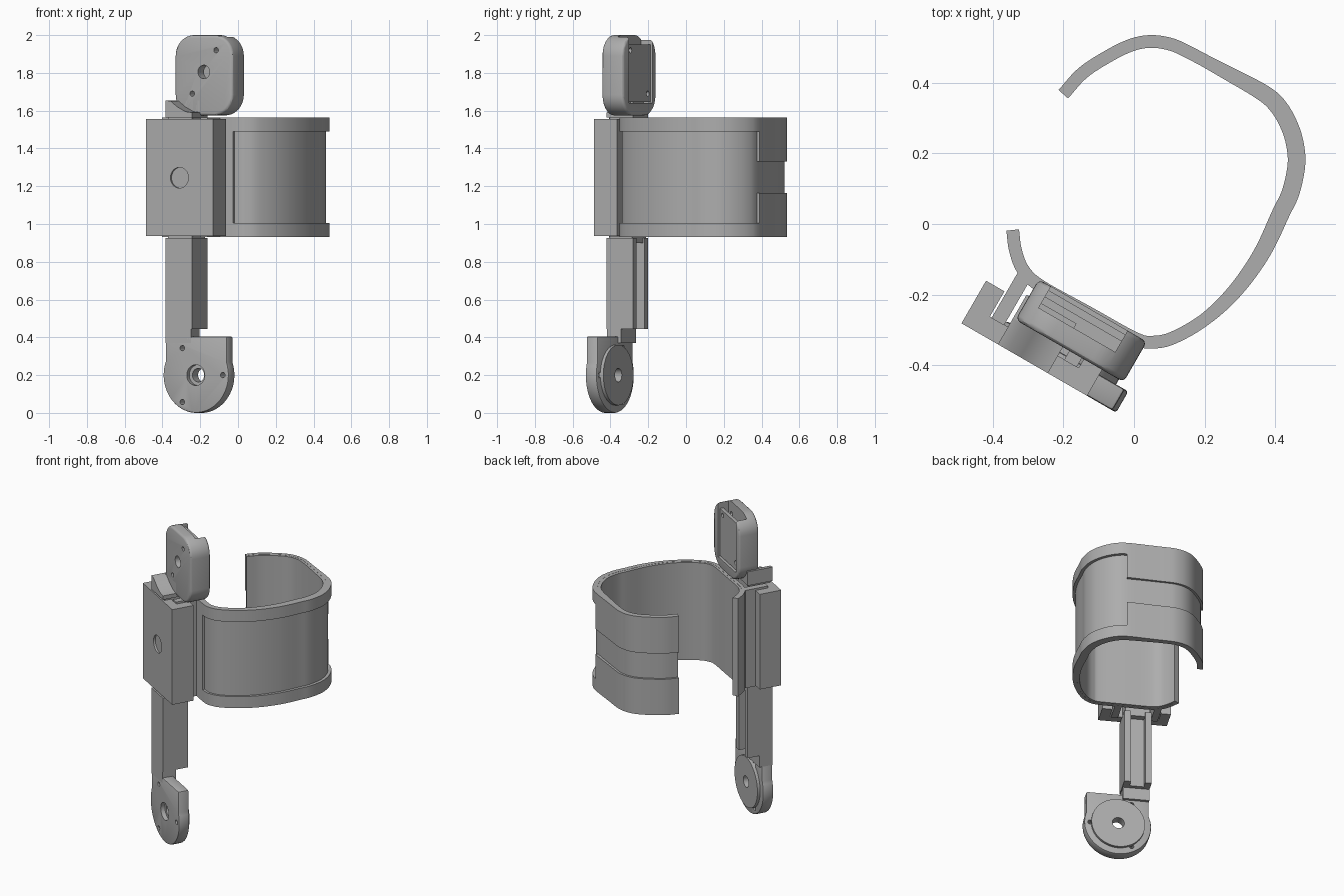
import bpy, bmesh, math
from mathutils import Matrix, Vector

if "Cube" in bpy.data.objects:
    bpy.data.objects.remove(bpy.data.objects["Cube"])

GREY = (0.42, 0.42, 0.42, 1)
grey = bpy.data.materials.new("plain grey")
grey.use_nodes = True
grey.diffuse_color = GREY
grey.node_tree.nodes["Principled BSDF"].inputs["Base Color"].default_value = GREY

# The hinge assembly lies in a frame turned about the vertical
TURN = Matrix.Rotation(math.radians(-30), 4, "Z")
FRONT = 0.487


def solid(name, ring_a, ring_b, matrix=None):
    """Closed prism between two matching rings."""
    bm = bmesh.new()
    a = [bm.verts.new(p) for p in ring_a]
    b = [bm.verts.new(p) for p in ring_b]
    bm.faces.new(a)
    bm.faces.new(b[::-1])
    for i in range(len(a)):
        j = (i + 1) % len(a)
        bm.faces.new((a[i], a[j], b[j], b[i]))
    bmesh.ops.recalc_face_normals(bm, faces=bm.faces)
    mesh = bpy.data.meshes.new(name)
    bm.to_mesh(mesh)
    bm.free()
    if matrix:
        mesh.transform(matrix)
    mesh.materials.append(grey)
    ob = bpy.data.objects.new(name, mesh)
    bpy.context.collection.objects.link(ob)
    return ob


def slab(name, outline, near, far):
    """Upright outline (u, z), thick from depth near to far."""
    return solid(name, [(u, -near, z) for u, z in outline],
                 [(u, -far, z) for u, z in outline], TURN)


def column(name, plan, z0, z1, matrix=TURN):
    """Plan outline (u, depth) extruded in height."""
    return solid(name, [(u, -d, z0) for u, d in plan],
                 [(u, -d, z1) for u, d in plan], matrix)


def rect(u0, u1, z0, z1):
    return [(u0, z0), (u1, z0), (u1, z1), (u0, z1)]


def arc(cu, cz, r, a0, a1, n=40):
    angles = [math.radians(a0 + (a1 - a0) * i / n) for i in range(n + 1)]
    return [(cu + r * math.cos(a), cz + r * math.sin(a)) for a in angles]


def circle(cu, cz, r):
    return arc(cu, cz, r, 0, 360)[:-1]


def rounded(u0, u1, z0, z1, r):
    corners = [(u1 - r, z1 - r), (u0 + r, z1 - r), (u0 + r, z0 + r), (u1 - r, z0 + r)]
    return [p for k, c in enumerate(corners) for p in arc(*c, r, k * 90, k * 90 + 90, 10)]


def use(ob):
    bpy.ops.object.select_all(action="DESELECT")
    bpy.context.view_layer.objects.active = ob
    ob.select_set(True)


def bevel(ob, width, segments=3):
    use(ob)
    mod = ob.modifiers.new("edges", "BEVEL")
    mod.width, mod.segments, mod.limit_method = width, segments, "ANGLE"
    mod.angle_limit = math.radians(50)
    bpy.ops.object.modifier_apply(modifier=mod.name)


def cut(ob, *cutters):
    for tool in cutters:
        use(ob)
        mod = ob.modifiers.new("cut", "BOOLEAN")
        mod.operation, mod.solver, mod.object = "DIFFERENCE", "EXACT", tool
        bpy.ops.object.modifier_apply(modifier=mod.name)
        bpy.data.objects.remove(tool)


def hole(u, z, r, near, far):
    return slab("cutter", circle(u, z, r), near, far)


# Cuff centre line, from the short lip round to the free end
LINE = [(-.343, -.017), (-.335, -.075), (-.313, -.13), (-.265, -.175), (-.13, -.25),
        (0, -.322), (.05, -.334), (.11, -.322), (.2, -.27), (.285, -.19), (.36, -.085),
        (.415, .03), (.443, .09), (.459, .165), (.456, .22), (.441, .273), (.411, .328),
        (.366, .37), (.255, .432), (.15, .488), (.1, .509), (.045, .516), (-.01, .505),
        (-.075, .473), (-.145, .427), (-.2, .367)]


def smooth_line(points, steps=6):
    p = [Vector(q) for q in points]
    p = [2 * p[0] - p[1]] + p + [2 * p[-1] - p[-2]]
    out = []
    for a, b, c, d in zip(p, p[1:], p[2:], p[3:]):
        for i in range(steps):
            t = i / steps
            out.append(b + (c - a) * t / 2 + (2 * a - 5 * b + 4 * c - d) * t * t / 2
                       + (3 * b - a - 3 * c + d) * t ** 3 / 2)
    return out + [p[-2]]


path = smooth_line(LINE)
inner, outer = [], []
for i, p in enumerate(path):
    along = (path[min(i + 1, len(path) - 1)] - path[max(i - 1, 0)]).normalized()
    side = Vector((along.y, -along.x))
    half = .018 + .007 * max(0, min(1, (p.x - .2) / .2))
    inner.append(p - side * half)
    outer.append(p + side * half)


def band(name, start, end, depth0, depth1, z0, z1):
    """Piece of cuff wall between two fractions of its thickness."""
    pairs = list(zip(inner, outer))[start:end]
    ring = [a.lerp(b, depth0) for a, b in pairs] + [a.lerp(b, depth1) for a, b in pairs][::-1]
    return solid(name, [(q.x, q.y, z0) for q in ring], [(q.x, q.y, z1) for q in ring])


LOW, HIGH, COUNT = .93, 1.565, len(path)
panel_start = next(i for i, q in enumerate(outer) if q.x > -.03) + 1
panel_end = next(i for i, q in enumerate(outer) if q.y > .385)
band("cuff_wall", 0, COUNT, 0, .62, LOW + .001, HIGH - .001)
band("cuff_lower_rim", 0, COUNT, .4, 1, LOW, 1.005)
band("cuff_upper_rim", 0, COUNT, .4, 1, 1.49, HIGH)
band("cuff_mount_panel", 0, panel_start, .4, 1, 1, 1.495)
band("cuff_lower_back_panel", panel_end, COUNT, .4, 1, 1, 1.163)
band("cuff_upper_back_panel", panel_end, COUNT, .4, 1, 1.33, 1.495)

# Slide walls behind the clamp block
for name, u0, u1 in (("mount_right_wall", -.216, -.175), ("mount_left_wall", .021, .062)):
    column(name, rect(u0, u1, .28, .432), LOW, HIGH)

# Clamp block: a channel that grips the slide walls
clamp = column("clamp_block", [(-.282, .348), (-.282, FRONT), (.128, FRONT), (.128, .348),
                               (.068, .348), (.068, .43), (-.222, .43), (-.222, .348)],
               .937, 1.555)
cut(clamp, hole(-.077, 1.245, .055, .465, .6), hole(-.077, 1.245, .033, .4, .6))

# Arm with a groove along its back
ARM = [(-.163, FRONT), (0, FRONT), (0, .325), (-.04, .325), (-.04, .375),
       (-.125, .375), (-.125, .325), (-.163, .325)]
column("lower_arm", ARM, .445, .925)
slab("arm_core", rect(-.155, -.008, .9, 1.575), .335, .475)
slab("lower_neck", rect(-.163, -.005, .37, .46), .4, FRONT)
slab("upper_arm_end", [(-.163, 1.565), (-.163, 1.655), (-.13, 1.65), (-.09, 1.62),
                       (-.04, 1.595), (0, 1.59), (0, 1.565)], .4, FRONT)
slab("upper_neck", rect(-.163, 0, 1.565, 1.655), .325, .402)

# Lower pivot
CU, CZ = .023, .2
pivot = slab("lower_pivot", arc(CU, CZ, .2, 158, 380) + [(.211, .405), (-.163, .405)],
             .418, FRONT)
bevel(pivot, .008, 2)
boss = slab("lower_pivot_boss", circle(CU, CZ, .16), .4, .425)
cut(pivot, hole(CU, CZ, .055, .46, .6), hole(CU, CZ, .036, .3, .6))
cut(boss, hole(CU, CZ, .036, .3, .6))
for angle in (0, 120, 240):
    a = math.radians(angle)
    cut(pivot, hole(CU + .165 * math.cos(a), CZ + .165 * math.sin(a), .014, .3, .6))

# Upper housing: rounded shell with a pocket open at the top and a back cover
shell = slab("upper_housing", rounded(-.155, .198, 1.575, 2, .11), .27, .402)
bevel(shell, .015)
cut(shell, slab("cutter", rect(-.115, .135, 1.64, 2.1), .2, .34),
    hole(CU, 1.805, .036, .3, .6),
    hole(.098, 1.92, .014, .3, .6), hole(-.048, 1.69, .014, .3, .6))
cover = slab("housing_cover", rect(-.117, .137, 1.645, 1.95), .283, .305)
cut(cover, hole(.098, 1.92, .014, .2, .6), hole(-.085, 1.69, .014, .2, .6))

# Smooth shading with sharp edges kept
for ob in list(bpy.context.collection.objects):
    if ob.type == "MESH" and ob.data.materials and ob.data.materials[0] == grey:
        use(ob)
        bpy.ops.object.shade_smooth_by_angle(angle=math.radians(30))
